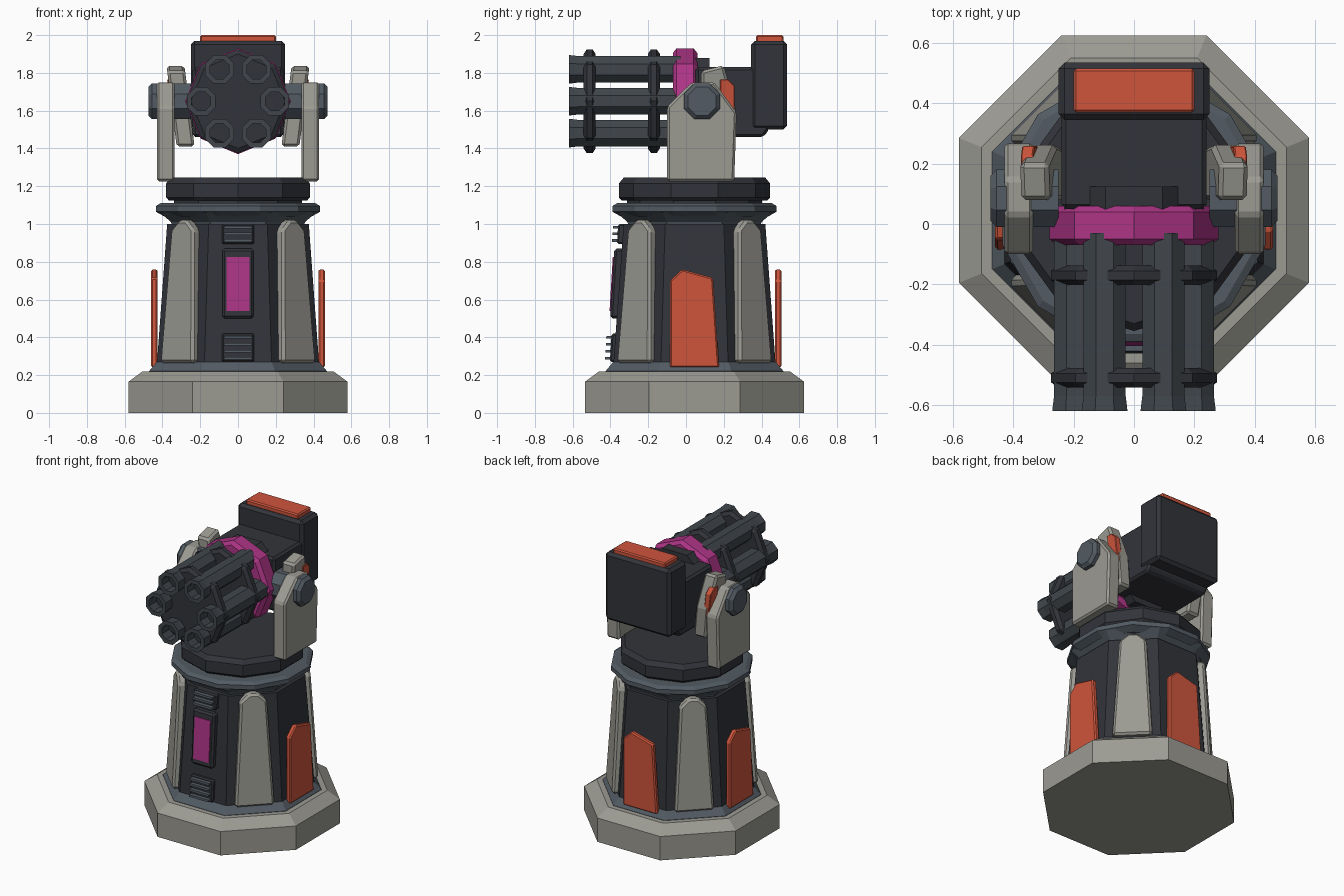
import bpy, bmesh
from math import cos, sin, pi, radians
from mathutils import Matrix, Vector

if "Cube" in bpy.data.objects:
    bpy.data.objects.remove(bpy.data.objects["Cube"])

CY = 0.045                      # centre line of pedestal

def mat(name, c):
    m = bpy.data.materials.new(name)
    m.diffuse_color = (*c, 1)
    m.use_nodes = True
    m.node_tree.nodes["Principled BSDF"].inputs["Base Color"].default_value = m.diffuse_color
    return m

STONE = mat("stone", (0.33, 0.325, 0.29))
DARK = mat("dark", (0.032, 0.034, 0.042))
SLATE = mat("slate", (0.085, 0.105, 0.125))
STEEL = mat("gunmetal", (0.052, 0.062, 0.072))
RED = mat("orange_red", (0.62, 0.09, 0.045))
PINK = mat("magenta", (0.42, 0.035, 0.24))

AXES = {"z": Matrix.Identity(3),
        "y": Matrix(((1, 0, 0), (0, 0, -1), (0, 1, 0))),   # height runs towards -y
        "x": Matrix(((0, 0, 1), (1, 0, 0), (0, 1, 0)))}    # height runs towards +x

def finish(name, bm, m, bevel=0):
    bmesh.ops.recalc_face_normals(bm, faces=bm.faces)
    me = bpy.data.meshes.new(name)
    bm.to_mesh(me)
    bm.free()
    me.materials.append(m)
    ob = bpy.data.objects.new(name, me)
    bpy.context.collection.objects.link(ob)
    if bevel:
        b = ob.modifiers.new("bevel", "BEVEL")
        b.width, b.segments, b.limit_method = bevel, 1, "ANGLE"
    return ob

def lathe(name, prof, n, m, axis="z", at=(0, CY, 0), flat=True, bevel=0):
    """Stack n-sided rings (radius, height); flat=True means radius is to the flats."""
    bm = bmesh.new()
    k, off = (1 / cos(pi / n), pi / n) if flat else (1, 0)
    rings = []
    for r, h in prof:
        rings.append([bm.verts.new(AXES[axis] @ Vector((r * k * cos(off + 2 * pi * i / n),
                      r * k * sin(off + 2 * pi * i / n), h)) + Vector(at)) for i in range(n)])
    for a, b in zip(rings, rings[1:]):
        for i in range(n):
            j = (i + 1) % n
            bm.faces.new((a[i], a[j], b[j], b[i]))
    bm.faces.new(rings[0])
    bm.faces.new(rings[-1])
    return finish(name, bm, m, bevel)

def slab(name, pts, d0, d1, m, fn, bevel=0.01):
    """Extrude a (u, z) outline over depth d0..d1; fn maps (depth, u, z) to space."""
    bm = bmesh.new()
    a, b = [[bm.verts.new(fn(d, u, z)) for u, z in pts] for d in (d0, d1)]
    for i in range(len(pts)):
        j = (i + 1) % len(pts)
        bm.faces.new((a[i], a[j], b[j], b[i]))
    bm.faces.new(a)
    bm.faces.new(b)
    return finish(name, bm, m, bevel)

def box(name, x0, x1, y0, y1, z0, z1, m, bevel=0.01):
    return slab(name, [(y0, z0), (y1, z0), (y1, z1), (y0, z1)], x0, x1, m,
                lambda d, u, z: (d, u, z), bevel)

def radial(deg, lean=0.0):
    """Placement on the pedestal side facing deg, leaning inwards with height."""
    c, s = cos(radians(deg)), sin(radians(deg))
    def fn(d, u, z):
        r = d - lean * (z - 0.27)
        return (r * c - u * s, CY + r * s + u * c, z)
    return fn

# Pedestal
lathe("base", [(0.58, 0), (0.58, 0.165), (0.505, 0.22)], 8, STONE)
lathe("base_fillet", [(0.47, 0.2), (0.47, 0.222), (0.43, 0.27)], 8, SLATE)
lathe("column", [(0.43, 0.25), (0.375, 1.0)], 8, DARK)
lathe("column_flare", [(0.345, 0.98), (0.355, 1.01), (0.41, 1.06)], 8, SLATE)
lathe("collar_ring", [(0.39, 1.04), (0.435, 1.065), (0.435, 1.095), (0.41, 1.11)], 12, SLATE)
lathe("turntable_neck", [(0.34, 1.1), (0.34, 1.14)], 10, DARK)
t = lathe("turntable", [(0.385, 1.125), (0.4, 1.14), (0.4, 1.215), (0.375, 1.245)], 10, DARK,
          flat=False, at=(0, 0, 0))
t.data.transform(Matrix.Translation((0, CY, 0)) @ Matrix.Rotation(pi / 2, 4, "Z"))

# Corner armour on the diagonals
for i in range(4):
    slab("corner_armour", [(-0.125, 0.265), (0.125, 0.265), (0.085, 0.97), (0.03, 1.02),
                           (-0.03, 1.02), (-0.085, 0.97)], 0.40, 0.465, STONE,
         radial(45 + 90 * i, 0.06), 0.014)

# Red side and back shields
for deg in (0, 90, 180):
    slab("shield", [(-0.13, 0.24), (0.13, 0.24), (0.098, 0.715), (-0.065, 0.76), (-0.13, 0.7)],
         0.425, 0.46, RED, radial(deg), 0.008)

# Front window and vents
def front(name, w, z0, z1, d, m, bevel=0.008):
    slab(name, [(-w, z0), (w, z0), (w, z1), (-w, z1)], 0.40, 0.43 + d, m,
         radial(-90, 0.06), bevel)

front("window_frame", 0.083, 0.5, 0.87, 0.03, DARK, 0.012)
front("window_glow", 0.06, 0.54, 0.825, 0.036, PINK, 0)
for z0, z1, n in ((0.27, 0.42, 4), (0.895, 1.0, 3)):
    front("vent", 0.086, z0, z1, 0.018, DARK)
    for i in range(n):
        z = z0 + (i + 0.5) * (z1 - z0) / n
        front("vent_slat", 0.074, z - 0.007, z + 0.007, 0.045, SLATE, 0)

# Yoke: outer arms, trunnion caps, leaning inner plates with red inserts
for s, side in ((-1, "left"), (1, "right")):
    slab(side + "_yoke_arm", [(-0.1, 1.225), (0.255, 1.225), (0.268, 1.59), (0.15, 1.75),
                              (0.03, 1.75), (-0.1, 1.62)], 0.335, 0.43, STONE,
         lambda d, u, z: (s * d, u, z), 0.012)
    p = lathe(side + "_trunnion", [(0.095, 0.25), (0.095, 0.455), (0.075, 0.475)], 8, SLATE,
              "x", (0, 0.085, 1.65))
    p.data.transform(Matrix.Diagonal((s, 1, 1, 1)))
    p.data.flip_normals() if s < 0 else None
    lean = lambda d, u, z: (s * (0.275 + d + 0.125 * (z - 1.41)), u, z)
    slab(side + "_inner_plate", [(0.08, 1.41), (0.25, 1.41), (0.262, 1.62), (0.2, 1.84),
                                 (0.08, 1.81)], -0.045, 0.05, STONE, lean, 0.014)
    slab(side + "_insert", [(0.18, 1.57), (0.258, 1.57), (0.258, 1.73), (0.225, 1.765),
                            (0.18, 1.765)], 0.015, 0.056, RED, lean, 0.004)

# Gun body and rear ammunition box
slab("gun_body", [(0.05, 1.46), (0.41, 1.46), (0.44, 1.5), (0.44, 1.83), (0.05, 1.83)],
     -0.24, 0.24, DARK, lambda d, u, z: (d, u, z), 0.015)
box("ammo_box", -0.25, 0.25, 0.345, 0.535, 1.5, 1.97, DARK, 0.02)
box("ammo_lid", -0.2, 0.2, 0.37, 0.515, 1.95, 2.0, RED, 0.008)

# Rotary barrel cluster
GUN = (0, 0, 1.65)
lathe("hub_back", [(0.23, -0.125), (0.23, -0.04)], 8, DARK, "y", GUN)
lathe("collar", [(0.255, -0.06), (0.28, -0.04), (0.28, 0.05), (0.255, 0.07)], 8, PINK, "y",
      GUN, flat=False)
for h in (0.17, 0.51):
    lathe("barrel_clamp", [(0.25, h - 0.032), (0.275, h - 0.015), (0.275, h + 0.015),
                           (0.25, h + 0.032)], 8, DARK, "y", GUN, flat=False)
for i in range(6):
    a = i * pi / 3
    lathe("barrel", [(0.07, 0.03), (0.07, 0.57), (0.076, 0.62), (0.05, 0.62), (0.05, 0.52)],
          8, STEEL, "y", (0.195 * cos(a), 0, 1.65 + 0.195 * sin(a)))
